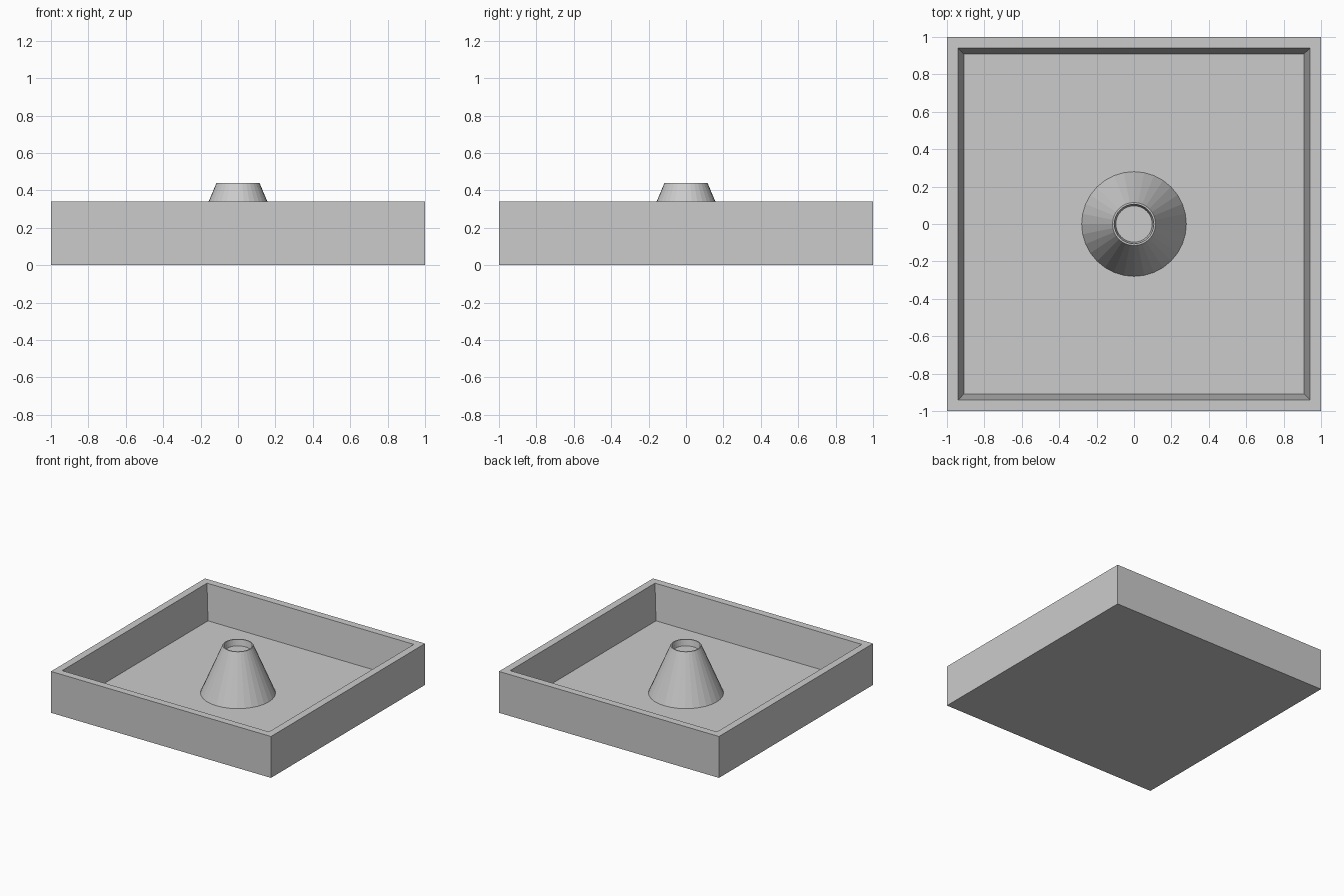
import bpy, bmesh
from math import cos, sin, tau, pi, sqrt

if "Cube" in bpy.data.objects:
    bpy.data.objects.remove(bpy.data.objects["Cube"])


def loft(name, profile, sides, turn=0.0, close_bottom=True):
    """Stack regular rings of (radius, z), bridge them and cap the ends."""
    bm = bmesh.new()
    rings = []
    for r, z in profile:
        rings.append([bm.verts.new((r * cos(turn + tau * i / sides),
                                    r * sin(turn + tau * i / sides), z))
                      for i in range(sides)])
    for a, b in zip(rings, rings[1:]):
        for i in range(sides):
            j = (i + 1) % sides
            bm.faces.new((a[i], a[j], b[j], b[i]))
    if close_bottom:
        bm.faces.new(list(reversed(rings[0])))
    bm.faces.new(rings[-1])
    bmesh.ops.recalc_face_normals(bm, faces=bm.faces)
    mesh = bpy.data.meshes.new(name)
    bm.to_mesh(mesh)
    bm.free()
    obj = bpy.data.objects.new(name, mesh)
    bpy.context.collection.objects.link(obj)
    return obj


# Square tray: outer wall, rim, tapered inner wall, floor
FLOOR = 0.05
half_widths = [(1.0, 0.0), (1.0, 0.34), (0.94, 0.34), (0.91, FLOOR)]
loft("tray", [(h * sqrt(2), z) for h, z in half_widths], 4, pi / 4)

# Hollow-topped cone in the middle, with a shallow recess
loft("centre_cone",
     [(0.28, FLOOR), (0.115, 0.44), (0.106, 0.44), (0.097, 0.39)], 32,
     close_bottom=False)
